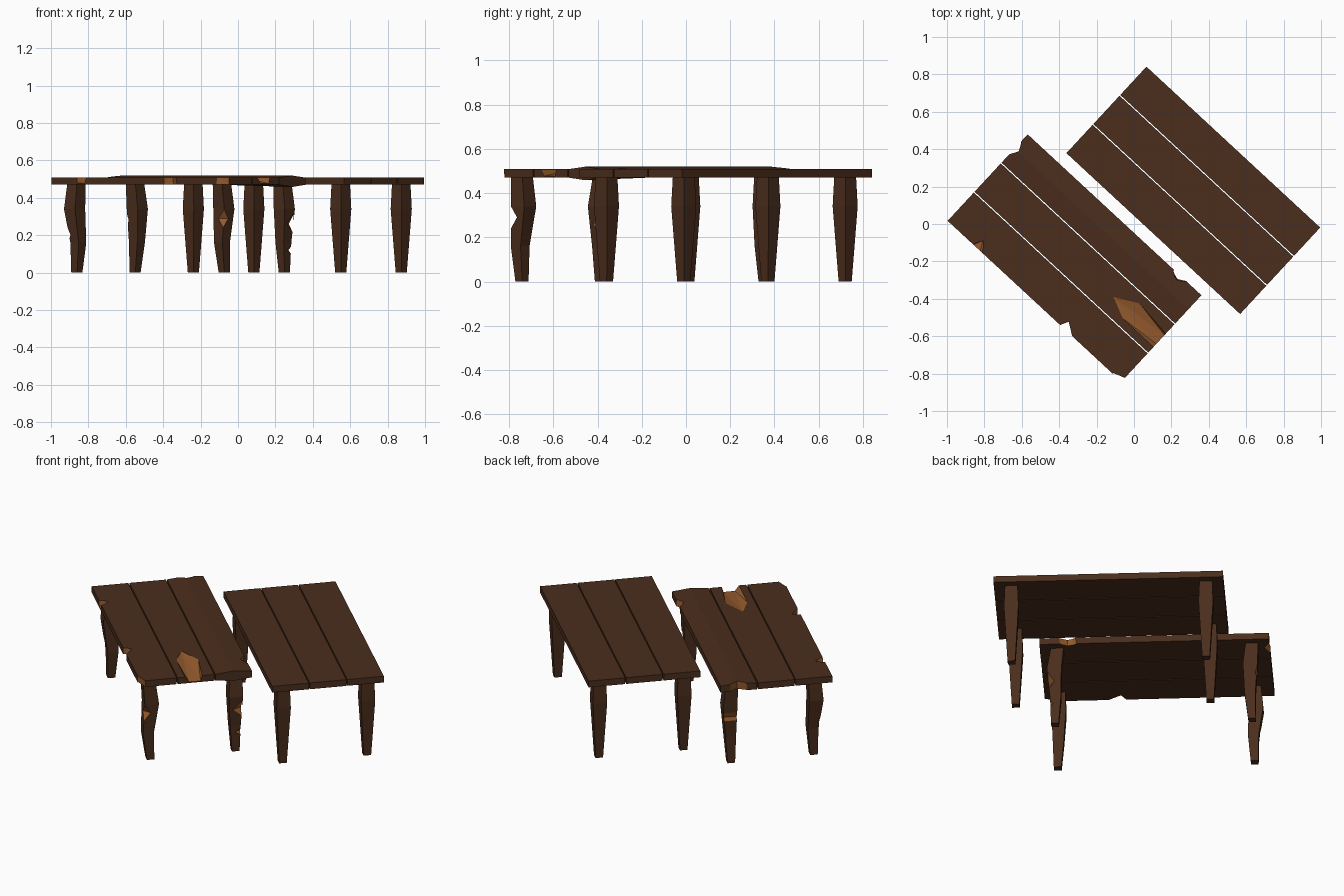
import bpy, bmesh, math
from mathutils import Vector, Matrix

if "Cube" in bpy.data.objects:
    bpy.data.objects.remove(bpy.data.objects["Cube"])

def material(name, rgb):
    m = bpy.data.materials.new(name)
    m.diffuse_color = (*rgb, 1)
    m.use_nodes = True
    m.node_tree.nodes["Principled BSDF"].inputs["Base Color"].default_value = m.diffuse_color
    return m

MATS = [material("dark_wood", (0.07, 0.027, 0.012)),
        material("raw_wood", (0.30, 0.105, 0.027))]

def finish(name, bm, slot=0):
    bmesh.ops.recalc_face_normals(bm, faces=bm.faces)
    for f in bm.faces:
        f.material_index = slot
    me = bpy.data.meshes.new(name)
    bm.to_mesh(me)
    bm.free()
    for m in MATS:
        me.materials.append(m)
    ob = bpy.data.objects.new(name, me)
    bpy.context.collection.objects.link(ob)
    return ob

def loft(name, rings):
    """Solid skinned through a list of four-sided rings."""
    bm = bmesh.new()
    vs = [[bm.verts.new(p) for p in r] for r in rings]
    for a, b in zip(vs, vs[1:]):
        n = len(a)
        for i in range(n):
            bm.faces.new((a[i], a[(i + 1) % n], b[(i + 1) % n], b[i]))
    bm.faces.new(vs[0])
    bm.faces.new(vs[-1])
    return finish(name, bm)

def chip(ob, pts):
    """Break a convex chunk off a part, leaving raw wood."""
    bm = bmesh.new()
    for p in pts:
        bm.verts.new(p)
    bmesh.ops.convex_hull(bm, input=bm.verts)
    bmesh.ops.delete(bm, geom=[v for v in bm.verts if not v.link_faces], context='VERTS')
    cutter = finish("cutter", bm, 1)
    cutter.hide_render = True
    mod = ob.modifiers.new("chip", 'BOOLEAN')
    mod.operation, mod.object, mod.solver = 'DIFFERENCE', cutter, 'EXACT'
    bpy.context.view_layer.objects.active = ob
    bpy.ops.object.modifier_apply(modifier=mod.name)
    bpy.data.objects.remove(cutter)

def prism(top, bottom, z0=0.44, z1=0.55):
    return [(x, y, z1) for x, y in top] + [(x, y, z0) for x, y in bottom]

ANGLE = math.radians(-42.8)
HL, W, GAP = 0.633, 0.212, 0.003

def table(prefix, cx, cy, bends, worn):
    M = Matrix.Translation((cx, cy, 0)) @ Matrix.Rotation(ANGLE, 4, 'Z')
    parts = {}
    # three planks
    for k, side in enumerate(("front", "middle", "back")):
        v0, v1 = (k - 1.5) * W + GAP, (k - 0.5) * W - GAP
        vm = (v0 + v1) / 2
        hump = worn and k == 2
        rings = []
        for u in (-HL, 0.2, HL):
            top = 0.519 if hump else 0.508
            low = 0.458 if hump and u == HL else 0.47
            r = [(v0, 0.47), (vm, low), (v1, 0.47), (v1, 0.508), (vm, top), (v0, 0.508)] \
                if hump else [(v0, 0.47), (v1, 0.47), (v1, 0.508), (v0, 0.508)]
            rings.append([M @ Vector((u, v, z)) for v, z in r])
        parts[side] = loft(f"{prefix}_{side}_plank", rings)
    # four tapered legs, optionally bent
    for i, (su, sv) in enumerate(((-1, -1), (-1, 1), (1, -1), (1, 1))):
        rings = []
        bend = bends[i]
        for n, (z, h) in enumerate(((0, .021), (.16, .030), (.34, .040), (.472, .035))):
            d = Vector((*bend[n], 0))
            rings.append([M @ Vector((su * .537 + a * h, sv * .238 + b * h, z)) + d
                          for a, b in ((-1, -1), (1, -1), (1, 1), (-1, 1))])
        parts[i] = loft(f"{prefix}_leg_{i + 1}", rings)
    return parts

O = (0, 0)
table("sound_table", 0.317, 0.18, [[O] * 4] * 4, False)
worn = table("worn_table", -0.318, -0.182, [
    [(.012, 0), (.02, 0), O, (.01, 0)],
    [O, (.01, -.005), (.012, 0), O],
    [(.012, -.02), (0, -.028), (.01, -.012), (0, -.02)],
    [(.01, -.01), (.005, -.01), (.01, -.015), O]], True)

# notches and clipped corner of the front plank
chip(worn["front"], prism([(-.87, -.11), (-.80, -.09), (-.80, -.175), (-.90, -.2)],
                          [(-.87, -.115), (-.81, -.09), (-.825, -.16), (-.90, -.2)], .478))
chip(worn["front"], prism([(-.40, -.545), (-.355, -.525), (-.335, -.605), (-.42, -.62)],
                          [(-.40, -.54), (-.34, -.52), (-.32, -.615), (-.42, -.62)]))
chip(worn["front"], prism([(-.11, -.80), (-.03, -.835), (-.08, -.9)],
                          [(-.12, -.79), (-.03, -.825), (-.08, -.9)]))
chip(worn["front"], prism([(-.80, .235), (-.775, .235), (-.77, .255), (-.81, .26)],
                          [(-.81, .225), (-.775, .225), (-.76, .26), (-.81, .26)]))
# long split in the middle plank
rim = [(-.11, -.39), (.03, -.425), (.13, -.55), (.19, -.61), (.14, -.69), (-.06, -.505)]
chip(worn["middle"], prism(rim, rim, .507) +
     [(.03, -.50, .494), (.165, -.595, .476), (.125, -.645, .476)])
# notches of the back plank
chip(worn["back"], prism([(.215, -.255), (.225, -.305), (.285, -.315), (.30, -.2)],
                         [(.205, -.24), (.235, -.29), (.275, -.30), (.30, -.2)]))
chip(worn["back"], prism([(-.605, .435), (-.62, .39), (-.67, .375), (-.66, .46)],
                         [(-.60, .44), (-.61, .385), (-.67, .365), (-.66, .46)]))

# gouges in three legs
def gouge(leg, x, y, dx, dy, z, depth=.03, tall=.055):
    """Wedge cut into a leg from direction (dx, dy), tip at (x, y, z)."""
    side = Vector((-dy, dx, 0)) * .08
    tip = Vector((x, y, z))
    out = tip + Vector((dx, dy, 0)) * depth
    up = Vector((0, 0, tall))
    chip(leg, [tip + side, tip - side, out + side + up, out - side + up,
               out + side - up, out - side - up])

gouge(worn[2], -.08, -.764, 0, -1, .29)
gouge(worn[1], -.572, .361, -.734, .679, .28, .02)
gouge(worn[3], .268, -.38, .98, -.2, .26)
gouge(worn[3], .267, -.38, .98, -.2, .12, .025, .03)
gouge(worn[0], -.895, 0, -1, 0, .20, .02, .05)
